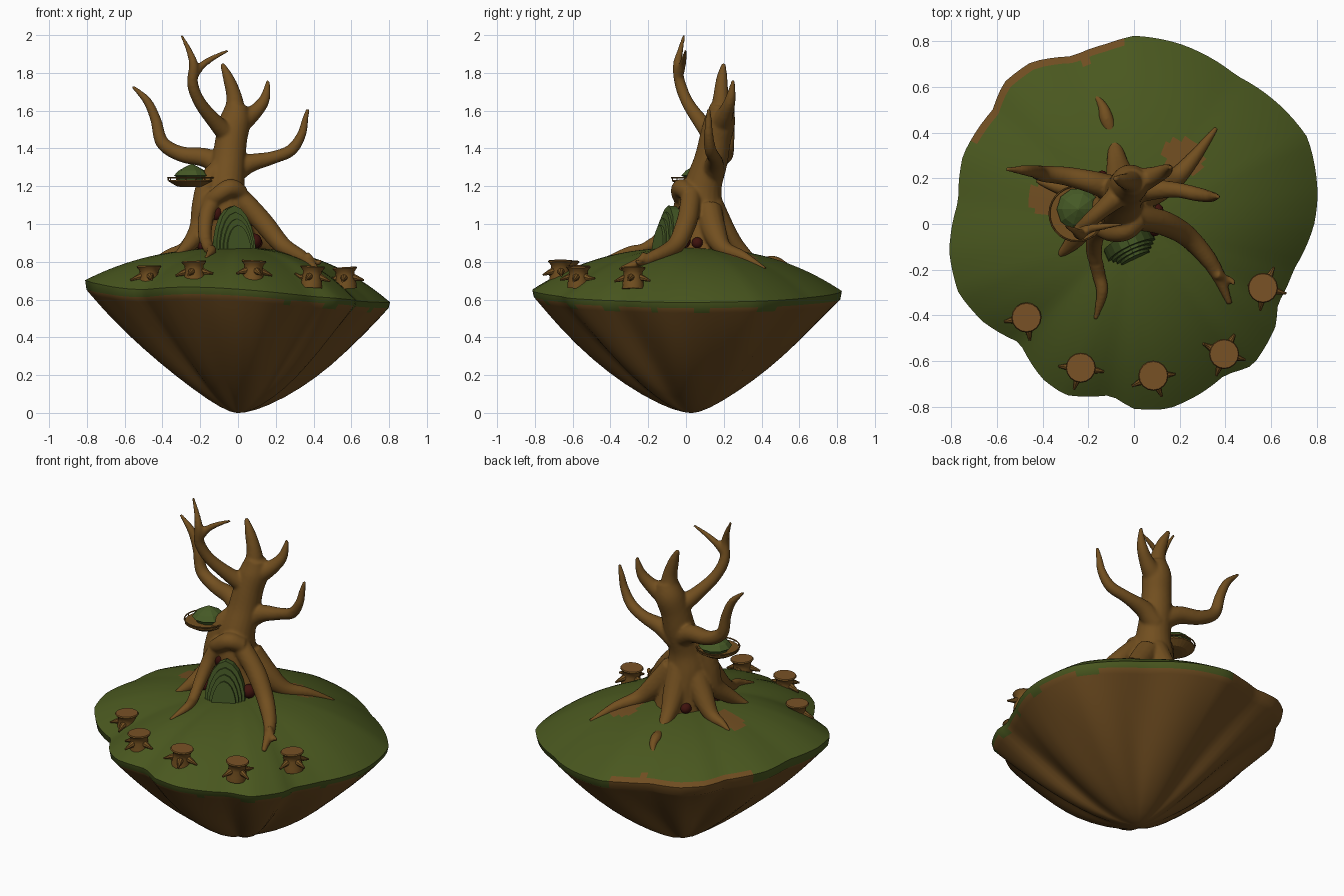
import bpy, bmesh, math, random
from mathutils import Vector, Matrix

if "Cube" in bpy.data.objects:
    bpy.data.objects.remove(bpy.data.objects["Cube"])

random.seed(4)

def mat(name, c):
    m = bpy.data.materials.new(name)
    m.diffuse_color = (*c, 1)
    m.use_nodes = True
    m.node_tree.nodes["Principled BSDF"].inputs["Base Color"].default_value = m.diffuse_color
    return m

GRASS = mat("grass", (0.067, 0.096, 0.0135))
SOIL = mat("soil", (0.16, 0.074, 0.015))
BARK = mat("bark", (0.168, 0.078, 0.014))
CUT = mat("cut_wood", (0.19, 0.083, 0.019))
RED = mat("dark_red_hollow", (0.05, 0.006, 0.004))
ROOF = mat("hut_green", (0.06, 0.101, 0.019))

def finish(name, bm, mats, angle=None):
    bmesh.ops.recalc_face_normals(bm, faces=bm.faces[:])
    me = bpy.data.meshes.new(name)
    bm.to_mesh(me)
    bm.free()
    for m in mats:
        me.materials.append(m)
    ob = bpy.data.objects.new(name, me)
    bpy.context.collection.objects.link(ob)
    if angle:
        bpy.ops.object.select_all(action='DESELECT')
        ob.select_set(True)
        bpy.context.view_layer.objects.active = ob
        bpy.ops.object.shade_smooth_by_angle(angle=math.radians(angle))
    return ob

# island outline seen from above
RIM = [(.805, .12), (.76, .38), (.64, .52), (.45, .65), (.2, .79), (0, .825), (-.12, .79), (-.27, .735),
       (-.45, .71), (-.57, .62), (-.62, .5), (-.75, .3), (-.77, .1), (-.81, -.12), (-.77, -.3),
       (-.66, -.43), (-.5, -.52), (-.4, -.68), (-.3, -.75), (-.1, -.75), (0, -.81), (.15, -.81),
       (.28, -.75), (.4, -.66), (.52, -.62), (.62, -.45), (.63, -.35), (.7, -.2), (.79, 0)]
POLAR = sorted((math.atan2(y, x) % math.tau, math.hypot(x, y)) for x, y in RIM)
POLAR = [(POLAR[-1][0] - math.tau, POLAR[-1][1])] + POLAR + [(POLAR[0][0] + math.tau, POLAR[0][1])]

def radius(a):
    a %= math.tau
    for (a0, r0), (a1, r1) in zip(POLAR, POLAR[1:]):
        if a0 <= a <= a1:
            return r0 + (r1 - r0) * (a - a0) / (a1 - a0)

def bump(a, deg, width):
    d = (math.degrees(a) - deg + 180) % 360 - 180
    return math.exp(-(d / width) ** 2)

def rim_z(a):
    return .645 - .06 * math.cos(a) - .035 * bump(a, 222, 20) + .01 * bump(a, 270, 25)

def surf(x, y):
    a = math.atan2(y, x)
    t = min(1, math.hypot(x, y) / radius(a))
    z = rim_z(a)
    return z + (.874 - z) * (1 - t ** 2.4)

def loft(bm, rings, mi=0):
    """Skin a list of rings of coordinates, closing both ends with a face."""
    vs = [[bm.verts.new(p) for p in ring] for ring in rings]
    n = len(vs[0])
    for A, B in zip(vs, vs[1:]):
        for i in range(n):
            bm.faces.new((A[i], A[(i + 1) % n], B[(i + 1) % n], B[i])).material_index = mi
    for end in (vs[0], vs[-1]):
        bm.faces.new(end).material_index = mi

# floating island: grassy dome, thin lip, soil cone with valleys below the notches of the rim
bm = bmesh.new()
N = 120
rings = []
angs = [i * math.tau / N for i in range(N)]
for k in range(26):
    t = (k + .1) / 25.1
    rings.append([(t * radius(a) * math.cos(a), t * radius(a) * math.sin(a),
                   surf(t * radius(a) * math.cos(a), t * radius(a) * math.sin(a))) for a in angs])
for t in (.99, .96, .92, .87, .8, .7, .6, .5, .4, .3, .2, .12, .05, .01):
    ring = []
    for a in angs:
        valley = sum(bump(a, d, 11) for d in (-57, -136, 104, 136, 50, -25))
        fold = 1 + math.sin(math.pi * t) * (.03 - .1 * valley + .015 * math.sin(9 * a + 4 * t))
        r = t * radius(a) * fold
        e = 1.36 + .17 * math.cos(a) - .1 * math.sin(a)
        z = max(0, (rim_z(a) - .012) * (math.hypot(t, .08) ** e - .08 ** e))
        ring.append((r * math.cos(a), r * math.sin(a) + .03 * (1 - t), z))
    rings.append(ring)
loft(bm, rings)
bm.normal_update()
for f in bm.faces:
    c = f.calc_center_median()
    a = math.atan2(c.y, c.x)
    t = math.hypot(c.x, c.y) / radius(a)
    wob = .03 * math.sin(9 * a) + .025 * math.sin(23 * c.x + 31 * c.y)
    if c.z < rim_z(a) - .036 - .2 * abs(wob) * (t > .9):
        f.material_index = 1
    elif math.hypot(c.x - .2, c.y - .29) < .1 + wob or math.hypot(c.x + .38, c.y - .11) < .07 + wob:
        f.material_index = 1
    elif 1.6 < a < 2.65 and t > .965 - abs(wob) * .5:
        f.material_index = 1
finish("island", bm, [GRASS, SOIL], 50)

def spline(pts, steps=6):
    P = [Vector(p) for p in pts]
    P = [2 * P[0] - P[1]] + P + [2 * P[-1] - P[-2]]
    out = []
    for i in range(1, len(P) - 2):
        a, b, c, d = P[i - 1:i + 3]
        for s in range(steps):
            t = s / steps
            out.append(.5 * (2 * b + (c - a) * t + (2 * a - 5 * b + 4 * c - d) * t * t
                             + (3 * b - a - 3 * c + d) * t ** 3))
    return out + [P[-2]]

def tube(bm, pts, sides=14, mi=0):
    """Tapered limb through (x, y, z, radius) points."""
    S = spline([Vector(p) for p in pts])
    rings = []
    for i, p in enumerate(S):
        d = (S[min(i + 1, len(S) - 1)] - S[max(i - 1, 0)]).to_3d().normalized()
        u = d.cross(Vector((.3, .9, .1)) if abs(d.y) < .8 else Vector((1, 0, 0))).normalized()
        v = d.cross(u)
        r = max(p[3], .006)
        rings.append([p.to_3d() + r * (u * math.cos(j * math.tau / sides) + v * math.sin(j * math.tau / sides))
                      for j in range(sides)])
    loft(bm, rings, mi)

def root(bm, start, ground):
    """Root that leaves the trunk at start, then follows the grass at the (x, y, lift, r) points."""
    tube(bm, start + [(x, y, surf(x, y) + h, r) for x, y, h, r in ground])

# dead tree: trunk, branches and roots fused by a voxel remesh
bm = bmesh.new()
tube(bm, [(-.04, .09, .84, .16), (-.05, .09, .95, .135), (-.07, .08, 1.08, .12), (-.065, .09, 1.2, .1),
          (-.05, .13, 1.33, .09), (-.035, .155, 1.45, .084), (-.015, .18, 1.55, .082), (-.005, .185, 1.63, .058)], 20)
tube(bm, [(-.06, .14, 1.29, .065), (-.17, .18, 1.35, .052), (-.3, .21, 1.37, .042), (-.4, .22, 1.43, .036),
          (-.435, .23, 1.55, .029), (-.48, .235, 1.65, .023), (-.56, .24, 1.73, .009)])
tube(bm, [(-.03, .14, 1.27, .065), (.06, .15, 1.32, .05), (.18, .15, 1.35, .035), (.28, .13, 1.39, .032),
          (.335, .12, 1.47, .025), (.355, .12, 1.55, .018), (.37, .12, 1.61, .01)])
tube(bm, [(-.015, .185, 1.56, .065), (-.02, .185, 1.67, .043), (-.05, .19, 1.77, .03), (-.085, .2, 1.85, .012)])
tube(bm, [(0, .18, 1.53, .065), (.085, .21, 1.59, .042), (.14, .235, 1.66, .029), (.16, .25, 1.76, .01)])
tube(bm, [(-.04, .15, 1.46, .06), (-.12, .08, 1.54, .042), (-.2, .01, 1.64, .033), (-.24, -.03, 1.74, .03),
          (-.235, -.045, 1.84, .025), (-.26, -.03, 1.92, .016), (-.3, -.01, 2.0, .008)])
tube(bm, [(-.24, -.04, 1.78, .026), (-.19, -.02, 1.84, .02), (-.13, -.01, 1.88, .015), (-.05, 0, 1.92, .008)])
# bulging limb under the platform, and the arch over the door
tube(bm, [(-.1, .1, 1.3, .05), (-.16, .06, 1.22, .055), (-.185, .04, 1.1, .06), (-.2, .02, .98, .058),
          (-.26, -.07, .89, .04), (-.33, -.14, .83, .015)])
tube(bm, [(-.17, .01, 1.1, .04), (-.11, -.03, 1.15, .045), (-.04, -.025, 1.19, .05), (.02, .02, 1.16, .045)])
root(bm, [(-.12, -.01, 1.14, .045), (-.165, -.04, 1.05, .042), (-.175, -.12, .94, .036)],
     [(-.155, -.22, .015, .03), (-.14, -.3, .008, .026), (-.17, -.42, -.002, .01)])
root(bm, [(-.02, .03, 1.17, .055), (.06, .02, 1.09, .055), (.14, .0, 1.0, .055)],
     [(.24, -.06, .03, .047), (.35, -.19, .012, .034), (.42, -.35, .002, .014)])
root(bm, [(.36, -.22, .84, .02)], [(.4, -.24, .02, .018), (.43, -.25, .035, .014), (.44, -.27, .055, .008)])
root(bm, [(.0, .12, 1.08, .07), (.09, .15, .96, .065)],
     [(.18, .2, .015, .045), (.27, .3, .006, .03), (.36, .42, -.004, .012)])
root(bm, [(-.05, .13, 1.1, .07), (-.06, .2, .96, .065)],
     [(-.075, .28, .01, .045), (-.09, .37, -.04, .03), (-.12, .46, -.01, .032), (-.14, .52, -.008, .022), (-.2, .6, -.025, .008)])
root(bm, [(-.12, .09, 1.08, .07), (-.2, .12, .95, .062)],
     [(-.28, .15, .012, .042), (-.36, .17, .004, .026), (-.43, .19, -.004, .01)])
tree = finish("dead_tree", bm, [BARK])
m = tree.modifiers.new("fuse", 'REMESH')
m.mode = 'VOXEL'
m.voxel_size = .008
m.use_smooth_shade = True
m = tree.modifiers.new("soften", 'SMOOTH')
m.iterations = 8
m.factor = .5

# dark red hollows between the roots
bm = bmesh.new()
for p, s in [((-.115, -.015, 1.06), (.035, .035, .045)), ((.085, -.015, .91), (.04, .04, .04)),
             ((-.14, .2, .89), (.03, .035, .03)), ((.1, .06, .9), (.03, .03, .03)),
             ((-.19, -.045, .885), (.025, .035, .03))]:
    bmesh.ops.create_uvsphere(bm, u_segments=12, v_segments=8, radius=1,
                              matrix=Matrix.Translation(p) @ Matrix.Diagonal((*s, 1)))
finish("hollows", bm, [RED], 40)

# pointed doorway hut of stepped arch layers, turned towards front right
bm = bmesh.new()
place = Matrix.Translation((-.012, -.11, .84)) @ Matrix.Rotation(math.radians(25), 4, 'Z') @ Matrix.Rotation(math.radians(-6), 4, 'X')
ARCH = [(1, 0), (.97, .3), (.84, .55), (.62, .78), (.34, .93), (0, 1)]
ARCH += [(-x, z) for x, z in reversed(ARCH[:-1])]
for i in range(4):
    w, h = .114 - .015 * i, .258 - .036 * i
    loft(bm, [[place @ Vector((x * w, y, z * h)) for x, z in ARCH] for y in (.04, -.01 - .013 * i)])
finish("door_hut", bm, [ROOF])

def lathe(bm, prof, centre, n, mi=0):
    loft(bm, [[Vector(centre) + Vector((r * math.cos(j * math.tau / n), r * math.sin(j * math.tau / n), z))
               for j in range(n)] for r, z in prof], mi)

# round platform with a thin rail and a green cone hut on the left limb
C = (-.25, .045, 0)
bm = bmesh.new()
lathe(bm, [(.05, 1.195), (.075, 1.2), (.118, 1.226), (.118, 1.234), (.01, 1.234)], C, 28)
for j in range(14):
    a = j * math.tau / 14
    lathe(bm, [(.003, 1.23), (.003, 1.245)], (C[0] + .119 * math.cos(a), C[1] + .119 * math.sin(a), 0), 4)
finish("platform", bm, [BARK])
bpy.ops.mesh.primitive_torus_add(location=(C[0], C[1], 1.245), major_radius=.121, minor_radius=.004,
                                 major_segments=28, minor_segments=6)
rail = bpy.context.object
rail.name = "platform_rail"
rail.data.materials.append(BARK)
bm = bmesh.new()
lathe(bm, [(.075, 1.233), (.082, 1.25), (.094, 1.256), (.07, 1.282), (.035, 1.302), (.003, 1.318)], (-.245, .065, 0), 10)
finish("platform_hut", bm, [ROOF])

# ring of tree-stump seats with claw roots, tops slightly tilted
for x, y, top in [(-.47, -.41, .78), (-.23, -.63, .805), (.08, -.665, .808), (.39, -.57, .778), (.57, -.28, .772)]:
    bm = bmesh.new()
    g = top - .085
    lathe(bm, [(.058, g - .03), (.056, g), (.049, g + .035), (.051, g + .06), (.066, top - .006), (.062, top)], (x, y, 0), 16)
    off = random.uniform(0, 1.5)
    for j in range(4):
        a = off + j * math.tau / 4 + random.uniform(-.25, .25)
        c, s = math.cos(a), math.sin(a)
        q = (x + .1 * c, y + .1 * s)
        tube(bm, [(x + .035 * c, y + .035 * s, g + .03, .022), (x + .065 * c, y + .065 * s, g + .022, .014),
                  (*q, min(max(surf(*q) + .006, g + .01), g + .04), .005)], 8)
    bm.normal_update()
    for f in bm.faces:
        if f.calc_center_median().z > top - .002:
            f.material_index = 1
    tilt = random.uniform(-.09, .09)
    bmesh.ops.rotate(bm, cent=(x, y, g), matrix=Matrix.Rotation(tilt, 3, 'Y'), verts=bm.verts)
    finish("stump_seat", bm, [BARK, CUT], 40)
